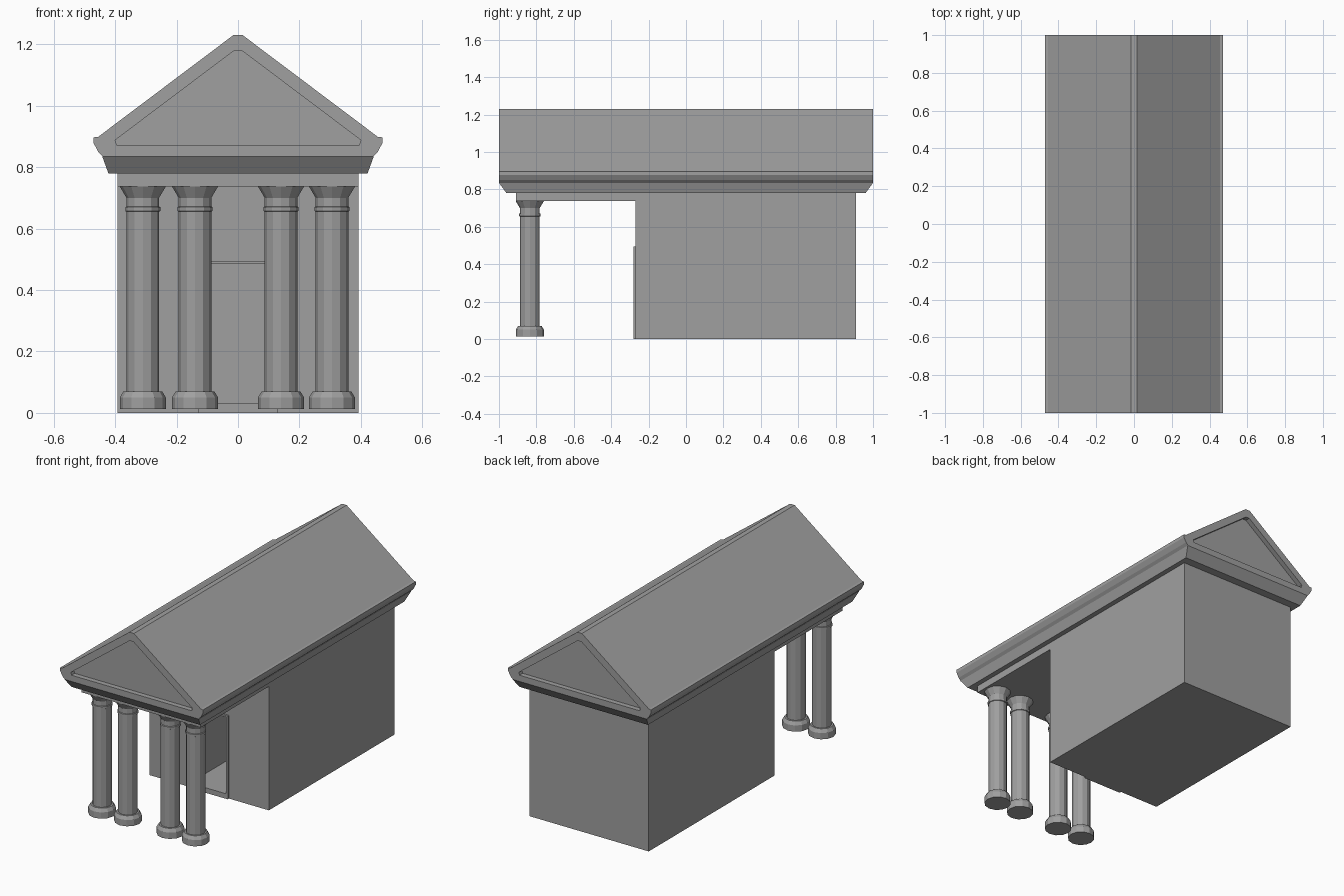
import bpy, bmesh, math

cube = bpy.data.objects.get("Cube")
if cube:
    bpy.data.objects.remove(cube, do_unlink=True)

stone = bpy.data.materials.new("grey_stone")
stone.use_nodes = True
GREY = (0.35, 0.35, 0.35, 1)
stone.diffuse_color = GREY
stone.node_tree.nodes["Principled BSDF"].inputs["Base Color"].default_value = GREY


def finish(name, bm):
    bmesh.ops.recalc_face_normals(bm, faces=bm.faces)
    mesh = bpy.data.meshes.new(name)
    bm.to_mesh(mesh)
    bm.free()
    mesh.materials.append(stone)
    obj = bpy.data.objects.new(name, mesh)
    bpy.context.collection.objects.link(obj)
    return obj


def box(name, x, y0, y1, z0, z1, flare_x=0, flare_y=0):
    """Box of half width x; the flares widen its top."""
    bm = bmesh.new()
    bmesh.ops.create_cube(bm, size=1)
    for v in bm.verts:
        top = v.co.z > 0
        sx, sy = math.copysign(1, v.co.x), math.copysign(1, v.co.y)
        v.co = (sx * (x + flare_x * top),
                (y1 if sy > 0 else y0) + sy * flare_y * top,
                z1 if top else z0)
    return finish(name, bm)


def gable(name, half, y0, y1):
    """Mirror a half profile of (x, z) and extrude it along y."""
    bm = bmesh.new()
    points = half + [(-x, z) for x, z in reversed(half)]
    face = bm.faces.new([bm.verts.new((x, y0, z)) for x, z in points])
    out = bmesh.ops.extrude_face_region(bm, geom=[face])
    moved = [g for g in out["geom"] if isinstance(g, bmesh.types.BMVert)]
    bmesh.ops.translate(bm, verts=moved, vec=(0, y1 - y0, 0))
    return finish(name, bm)


def cut(obj, cutter):
    mod = obj.modifiers.new("cut", "BOOLEAN")
    mod.operation = "DIFFERENCE"
    mod.solver = "EXACT"
    mod.object = cutter
    bpy.context.view_layer.objects.active = obj
    bpy.ops.object.modifier_apply(modifier=mod.name)


def column(name, x, y, profile, sides=12):
    bm = bmesh.new()
    rings = []
    for r, z in profile:
        angles = [2 * math.pi * i / sides for i in range(sides)]
        rings.append([bm.verts.new((x + r * math.cos(a), y + r * math.sin(a), z))
                      for a in angles])
    for low, high in zip(rings, rings[1:]):
        for i in range(sides):
            j = (i + 1) % sides
            bm.faces.new((low[i], low[j], high[j], high[i]))
    bm.faces.new(rings[0])
    bm.faces.new(rings[-1])
    return finish(name, bm)


# Main hall with a framed doorway
hall = box("hall_walls", 0.392, -0.27, 0.91, 0, 0.78)
frame = box("door_frame", 0.13, -0.282, -0.27, 0, 0.495)
doorway = box("doorway_cutter", 0.12, -0.4, 0.8, 0.03, 0.485)
doorway.hide_render = True
cut(hall, doorway)
cut(frame, doorway)
bpy.data.objects.remove(doorway, do_unlink=True)

# Beam over the porch and the flared cornice
box("porch_beam", 0.392, -0.91, -0.27, 0.737, 0.78)
box("cornice", 0.422, -0.96, 0.96, 0.78, 0.835, 0.02, 0.04)

# Gabled roof with moulded eaves
roof = gable("gabled_roof", [(0.44, 0.835), (0.455, 0.85), (0.47, 0.878), (0.47, 0.897),
                             (0.455, 0.899), (0.015, 1.23)], -1, 1)

# Sunken panel in each gable end
for side in (-1, 1):
    panel = gable("pediment_cutter", [(0.395, 0.872), (0.4, 0.888), (0.012, 1.18)],
                  side * 0.97, side * 1.1)
    panel.hide_render = True
    cut(roof, panel)
    bpy.data.objects.remove(panel, do_unlink=True)

# Porch columns: base, shaft, neck ring and spreading capital
PROFILE = [(0.075, 0.013), (0.075, 0.05), (0.063, 0.07), (0.053, 0.07),
           (0.053, 0.655), (0.057, 0.657), (0.057, 0.67), (0.053, 0.672),
           (0.053, 0.7), (0.075, 0.737)]
for name, x in (("right_outer_column", -0.31), ("right_inner_column", -0.14),
                ("left_inner_column", 0.14), ("left_outer_column", 0.306)):
    column(name, x, -0.835, PROFILE)
